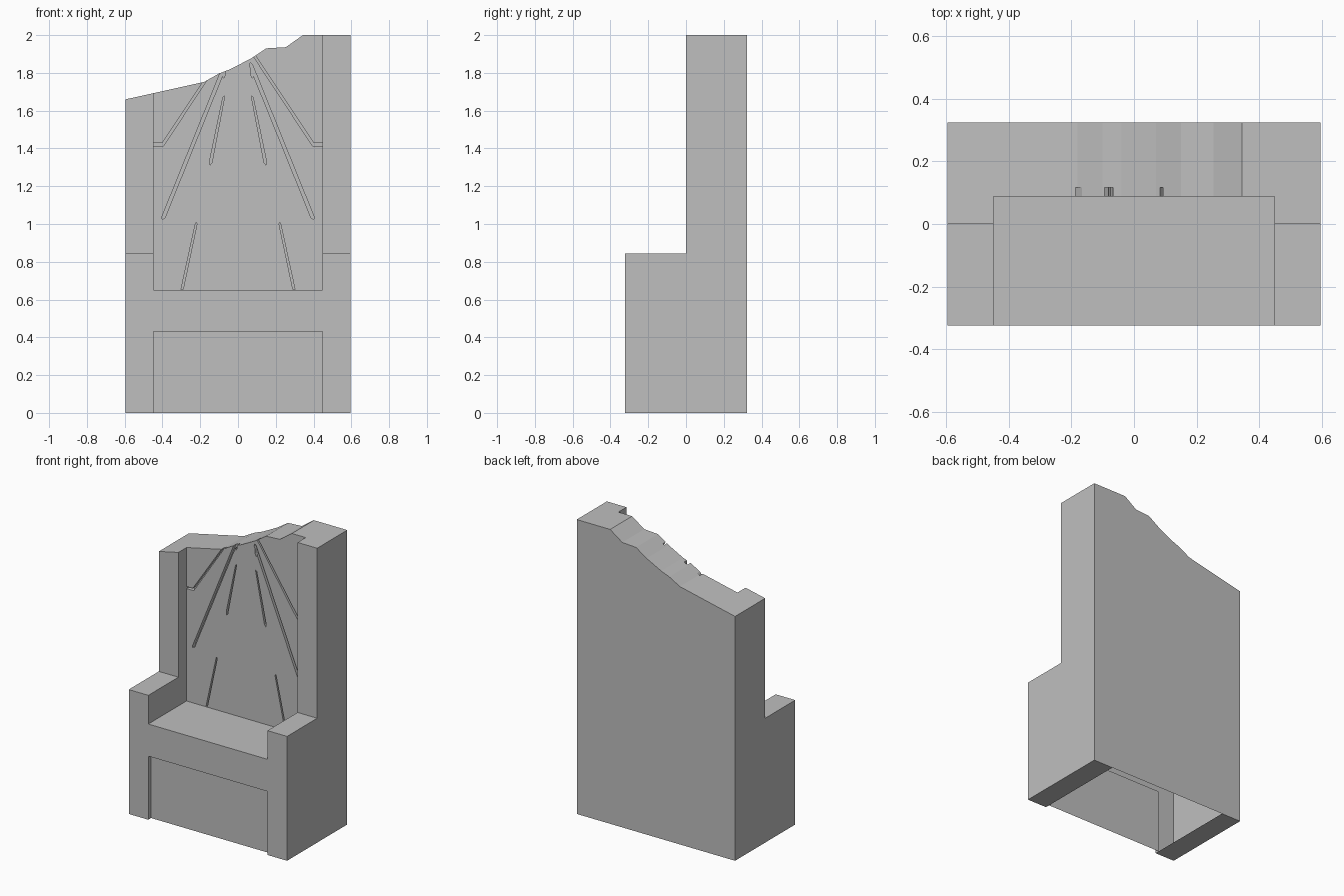
import bpy
import bmesh
from mathutils import Vector

default = bpy.data.objects.get("Cube")
if default:
    bpy.data.objects.remove(default, do_unlink=True)

stone = bpy.data.materials.new("grey_stone")
stone.use_nodes = True
stone.diffuse_color = (0.52, 0.52, 0.52, 1)
stone.node_tree.nodes["Principled BSDF"].inputs["Base Color"].default_value = (0.52, 0.52, 0.52, 1)

HALF = 0.595       # half width
INNER = 0.448      # inner half width between the arms
DEPTH = 0.323      # half depth
PANEL_Y = 0.087    # front of the back panel
SEAT_Z = 0.65


def prism(name, points, axis, start, end):
    """Extrude a 2D outline along x (points are y, z) or y (points are x, z)."""
    bm = bmesh.new()
    place = (lambda a, b: (start, a, b)) if axis == "x" else (lambda a, b: (a, start, b))
    face = bm.faces.new([bm.verts.new(place(a, b)) for a, b in points])
    moved = bmesh.ops.extrude_face_region(bm, geom=[face])["geom"]
    shift = Vector((end - start, 0, 0)) if axis == "x" else Vector((0, end - start, 0))
    bmesh.ops.translate(bm, vec=shift, verts=[g for g in moved if isinstance(g, bmesh.types.BMVert)])
    bmesh.ops.recalc_face_normals(bm, faces=bm.faces)
    mesh = bpy.data.meshes.new(name)
    bm.to_mesh(mesh)
    bm.free()
    mesh.materials.append(stone)
    obj = bpy.data.objects.new(name, mesh)
    bpy.context.scene.collection.objects.link(obj)
    return obj


def rect(a0, a1, b0, b1):
    return [(a0, b0), (a1, b0), (a1, b1), (a0, b1)]


def carve(target, cutter):
    """Subtract the cutter, bake the result and remove the cutter."""
    cutter.hide_render = True
    mod = target.modifiers.new("carve", "BOOLEAN")
    mod.operation = "DIFFERENCE"
    mod.solver = "EXACT"
    mod.object = cutter
    bpy.context.view_layer.update()
    graph = bpy.context.evaluated_depsgraph_get()
    baked = bpy.data.meshes.new_from_object(target.evaluated_get(graph))
    target.modifiers.clear()
    target.data = baked
    bpy.data.objects.remove(cutter, do_unlink=True)


# Chair body: stepped side outline across the full width
side = [(-DEPTH, 0), (DEPTH, 0), (DEPTH, 2), (0, 2), (0, 0.845), (-DEPTH, 0.845)]
throne = prism("throne_body", side, "x", -HALF, HALF)

# Broken, sloping top edge
broken = [(-HALF, 1.66), (-0.18, 1.752), (-0.1, 1.797), (-0.04, 1.82), (0.07, 1.877),
          (0.15, 1.93), (0.253, 1.936), (0.344, 2.0), (0.344, 2.2), (-0.8, 2.2), (-0.8, 1.616)]
carve(throne, prism("top_cutter", broken, "y", -1, 1))

# Space above the seat, and the shallow recess below it
carve(throne, prism("seat_cutter", rect(-INNER, INNER, SEAT_Z, 3), "y", -1, PANEL_Y))
carve(throne, prism("recess_cutter", rect(-INNER, INNER, -1, 0.432), "y", -1, -DEPTH + 0.03))

# Engraved rays on the back panel, mirrored left and right
rays = [
    [(0.06, 1.92), (0.394, 1.414), (0.447, 1.414), (0.447, 1.428), (0.401, 1.428), (0.073, 1.92)],
    [(0.06, 1.84), (0.388, 1.03), (0.402, 1.025), (0.402, 1.04), (0.076, 1.845), (0.066, 1.855)],
    [(0.068, 1.79), (0.075, 1.772), (0.083, 1.78), (0.074, 1.82), (0.066, 1.82)],
    [(0.07, 1.68), (0.138, 1.325), (0.149, 1.31), (0.149, 1.34), (0.08, 1.67)],
    [(0.217, 1.0), (0.291, 0.652), (0.302, 0.652), (0.226, 1.0), (0.222, 1.01)],
]
for ray in rays:
    for sign in (1, -1):
        outline = [(sign * x, z) for x, z in ray]
        carve(throne, prism("ray_cutter", outline, "y", PANEL_Y - 0.006, PANEL_Y + 0.03))

# Hollow shell: open the underside between the two feet
bm = bmesh.new()
bm.from_mesh(throne.data)
for x in (-INNER, INNER):
    under = [f for f in bm.faces if f.normal.z < -0.9 and f.calc_center_median().z < 0.01]
    geom = under + list({e for f in under for e in f.edges}) + list({v for f in under for v in f.verts})
    bmesh.ops.bisect_plane(bm, geom=geom, dist=0.0001, plane_co=(x, 0, 0), plane_no=(1, 0, 0))
bm.normal_update()
opening = [f for f in bm.faces if f.normal.z < -0.9 and f.calc_center_median().z < 0.01
           and abs(f.calc_center_bounds().x) < 0.4]
bmesh.ops.delete(bm, geom=opening, context="FACES")
for f in bm.faces:
    f.material_index = 0
    f.smooth = False
bm.to_mesh(throne.data)
bm.free()
if not throne.data.materials:
    throne.data.materials.append(stone)
